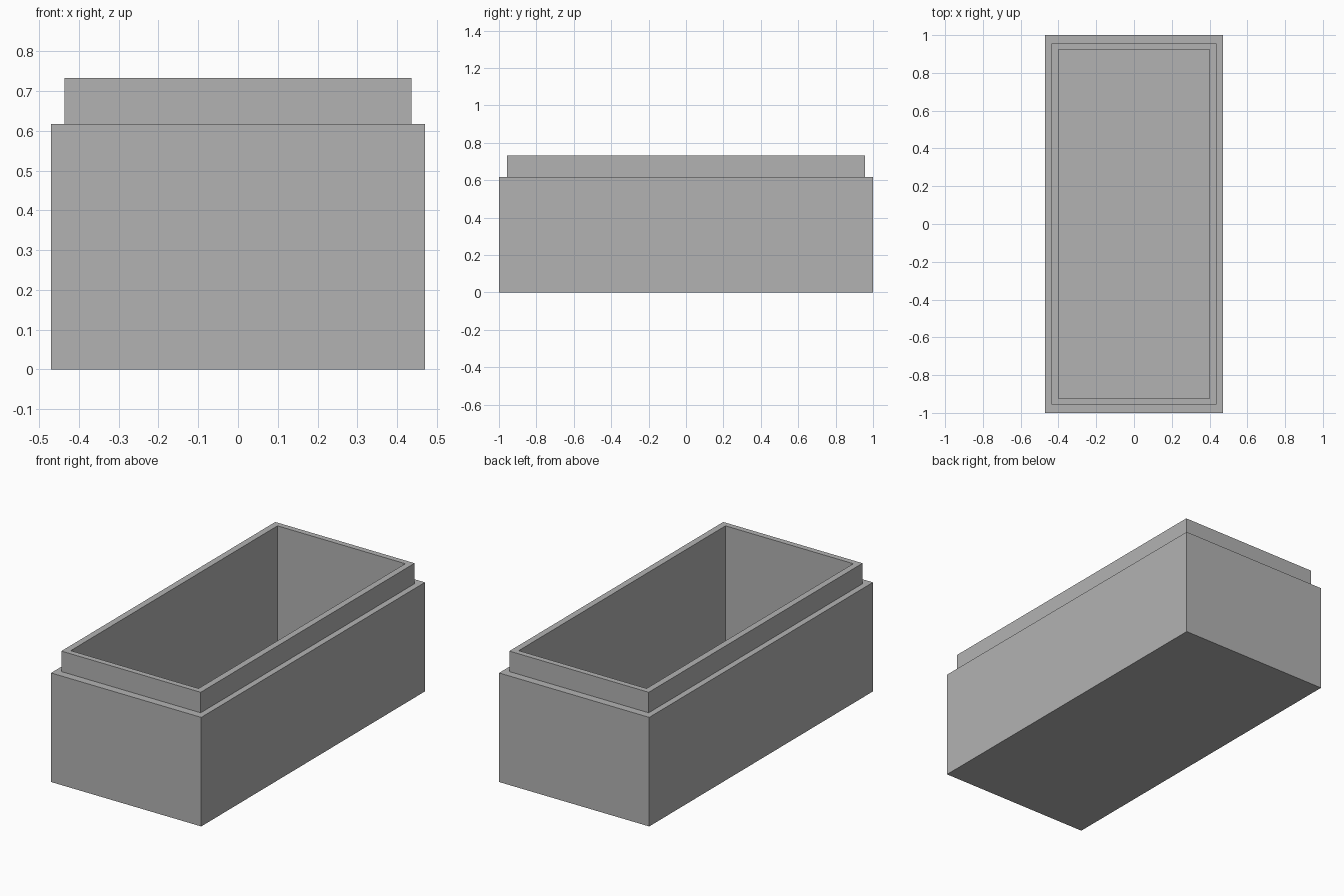
import bpy
import bmesh

cube = bpy.data.objects.get("Cube")
if cube:
    bpy.data.objects.remove(cube, do_unlink=True)

# Single grey finish
grey = bpy.data.materials.new("mid_grey")
grey.use_nodes = True
colour = (0.45, 0.45, 0.45, 1)
grey.diffuse_color = colour
grey.node_tree.nodes["Principled BSDF"].inputs["Base Color"].default_value = colour

# Half width, half length and height of each rectangular ring, outside to inside
base_height, rim_height, floor_height = 0.617, 0.733, 0.05
outer, lip, inner = (0.47, 1.0), (0.436, 0.956), (0.4, 0.924)
sections = [
    (outer, 0),
    (outer, base_height),
    (lip, base_height),
    (lip, rim_height),
    (inner, rim_height),
    (inner, floor_height),
]
corners = [(-1, -1), (1, -1), (1, 1), (-1, 1)]

bm = bmesh.new()
rings = [[bm.verts.new((sx * w, sy * d, z)) for sx, sy in corners]
         for (w, d), z in sections]

# Walls, ledge and rim bridge each ring to the next
for a, b in zip(rings, rings[1:]):
    for i in range(len(corners)):
        j = (i + 1) % len(corners)
        bm.faces.new((a[i], a[j], b[j], b[i]))

# Underside and inner floor
bm.faces.new(rings[0][::-1])
bm.faces.new(rings[-1])
bmesh.ops.recalc_face_normals(bm, faces=bm.faces)

mesh = bpy.data.meshes.new("open_box")
bm.to_mesh(mesh)
bm.free()
mesh.materials.append(grey)
box = bpy.data.objects.new("open_box", mesh)
bpy.context.collection.objects.link(box)
